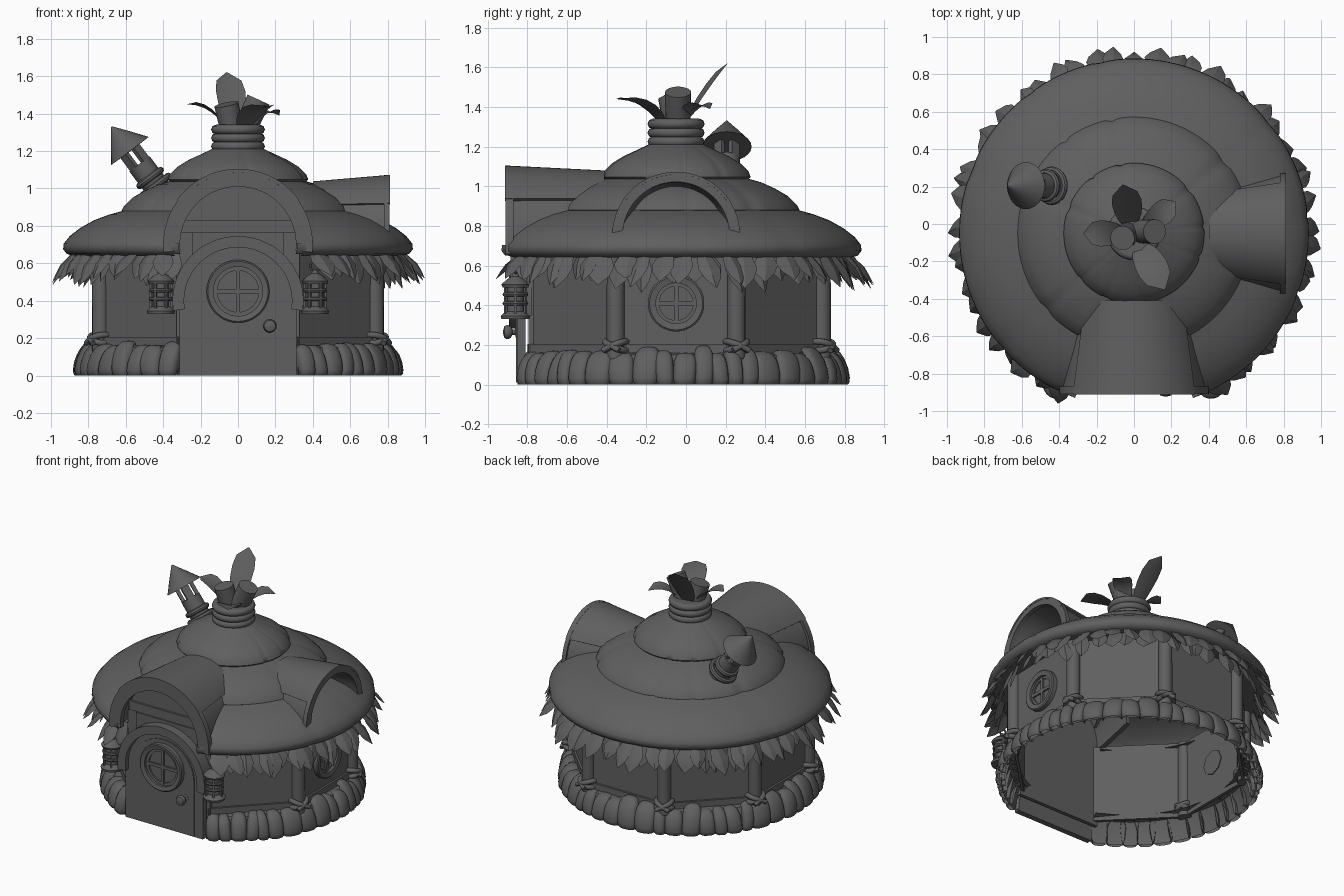
import bpy, bmesh, math, random
from mathutils import Vector, Matrix

if "Cube" in bpy.data.objects:
    bpy.data.objects.remove(bpy.data.objects["Cube"])

random.seed(4)
V, tau, rad = Vector, math.tau, math.radians
CY = -0.05                                   # house axis sits slightly forward
grey = bpy.data.materials.new("dark_grey")
grey.diffuse_color = (0.115, 0.115, 0.115, 1)
grey.use_nodes = True
grey.node_tree.nodes["Principled BSDF"].inputs["Base Color"].default_value = grey.diffuse_color


def finish(name, bm, angle=35):
    bmesh.ops.recalc_face_normals(bm, faces=bm.faces)
    me = bpy.data.meshes.new(name)
    bm.to_mesh(me)
    bm.free()
    me.materials.append(grey)
    ob = bpy.data.objects.new(name, me)
    bpy.context.collection.objects.link(ob)
    bpy.context.view_layer.objects.active = ob
    ob.select_set(True)
    bpy.ops.object.shade_smooth_by_angle(angle=rad(angle))
    ob.select_set(False)
    return ob


def loft(bm, rings, ring_closed=True, path_closed=False, caps=True):
    vs = [[bm.verts.new(p) for p in r] for r in rings]
    n, m = len(vs), len(vs[0])
    for i in range(n if path_closed else n - 1):
        for j in range(m if ring_closed else m - 1):
            a, b, k = vs[i], vs[(i + 1) % n], (j + 1) % m
            bm.faces.new((a[j], a[k], b[k], b[j]))
    if caps and ring_closed and not path_closed:
        bm.faces.new(vs[0])
        bm.faces.new(vs[-1])


def lathe(bm, prof, M, seg=20, wob=None, caps=True):
    """Revolve (radius, height) pairs round the local z axis of M."""
    rings = []
    for r, z in prof:
        rings.append([M @ V((r * (1 + (wob(a, r) if wob else 0)) * math.cos(a),
                             r * (1 + (wob(a, r) if wob else 0)) * math.sin(a), z))
                      for a in (tau * k / seg for k in range(seg))])
    loft(bm, rings, caps=caps)


def torus(bm, M, R, r, seg=24, sub=8):
    loft(bm, [[M @ V(((R + r * math.cos(b)) * math.cos(a), (R + r * math.cos(b)) * math.sin(a),
                      r * math.sin(b))) for b in (tau * j / sub for j in range(sub))]
              for a in (tau * i / seg for i in range(seg))], path_closed=True)


def box(bm, lo, hi, M=Matrix()):
    c, s = (V(lo) + V(hi)) / 2, V(hi) - V(lo)
    bmesh.ops.create_cube(bm, size=1, matrix=M @ Matrix.Translation(c) @ Matrix.Diagonal((*s, 1)))


def axis(p, d):
    return Matrix.Translation(p) @ V(d).to_track_quat('Z', 'Y').to_matrix().to_4x4()


def at(x, y, z):
    return Matrix.Translation((x, y, z))


def turned(a):
    """Front-facing part frame, turned a degrees round the house axis."""
    return at(0, CY, 0) @ Matrix.Rotation(rad(a), 4, 'Z')


def arch(name, corners, a0, M):
    """Sweep a section of (rx, rz, depth, centre z) corners round an arch."""
    bm, n = bmesh.new(), 32
    loft(bm, [[M @ V((rx * math.cos(a), -d, cz + rz * math.sin(a))) for rx, rz, d, cz in corners]
              for a in (rad(a0 + (180 - 2 * a0) * i / n) for i in range(n + 1))])
    finish(name, bm)


def arch_plate(name, w, cz, z0, d0, d1):
    out = [(w, z0)] + [(w * math.cos(tau * i / 48), cz + w * math.sin(tau * i / 48))
                       for i in range(25)] + [(-w, z0)]
    bm = bmesh.new()
    loft(bm, [[turned(0) @ V((x, -d, z)) for x, z in out] for d in (d0, d1)])
    finish(name, bm)


# roof tiers: soft discs with gathered rims, lower one opened behind the porch
gather = lambda a, r: -0.022 * max(0, math.sin(9 * a + 2 * math.sin(3 * a))) ** 12
tiers = {
    "roof_lower": ([(.74, .66), (.88, .64), (.915, .65), (.935, .675), (.932, .705), (.90, .745),
                    (.845, .788), (.77, .83), (.69, .86), (.56, .895)], 0.3),
    "roof_middle": ([(.52, .86), (.60, .862), (.622, .88), (.61, .905), (.565, .95), (.50, .988),
                     (.43, 1.02), (.34, 1.045)], 1),
    "roof_cap": ([(.30, 1.03), (.36, 1.03), (.376, 1.048), (.365, 1.075), (.325, 1.115),
                  (.265, 1.152), (.20, 1.182), (.13, 1.215)], 1)}
for name, (prof, amt) in tiers.items():
    bm = bmesh.new()
    lathe(bm, prof, at(0, CY, 0), 128, lambda a, r: amt * gather(a, r), caps=False)
    if name == "roof_lower":
        cut = [f for f in bm.faces if abs(f.calc_center_median().x) < .33
               and f.calc_center_median().y < -.72]
        bmesh.ops.delete(bm, geom=cut, context='FACES')
    finish(name, bm, 60)

# neck with stacked rope rings
bm = bmesh.new()
lathe(bm, [(.12, 1.17), (.12, 1.34)], at(0, CY, 0), 24)
for z in (1.225, 1.27, 1.315):
    torus(bm, at(0, CY, z), .118, .026, 32)
finish("neck_rings", bm, 60)

# cut stalks and leaves sprouting from the neck
bm = bmesh.new()
for p, q, r in (((-.03, -.05, 1.3), (-.062, -.075, 1.45), .066), ((.03, -.04, 1.3), (.11, -.04, 1.475), .066)):
    d = V(q) - V(p)
    lathe(bm, [(r * .95, 0), (r, d.length)], axis(p, d), 18)
finish("top_stalks", bm)
bm = bmesh.new()
for root, mid, tip, w in (((-.02, .0, 1.32), (-.03, .09, 1.47), (-.06, .21, 1.62), .08),
                          ((-.06, -.05, 1.32), (-.15, -.05, 1.45), (-.27, -.05, 1.45), .07),
                          ((.06, -.02, 1.32), (.14, .05, 1.44), (.22, .12, 1.39), .065),
                          ((.03, -.12, 1.32), (.08, -.2, 1.43), (.165, -.35, 1.44), .085)):
    a, b, c = V(root), V(mid), V(tip)
    side = (c - a).cross(V((0, 0, 1))).normalized()
    rows = []
    for i, s in enumerate((.5, .8, .95, 1, .85, .04)):
        t = i / 5
        p = a * (1 - t) ** 2 + b * 2 * t * (1 - t) + c * t * t
        rows.append([p - side * w * s + V((0, 0, .02 * s)), p, p + side * w * s + V((0, 0, .02 * s))])
    loft(bm, rows, ring_closed=False)
finish("top_leaves", bm, 50)

# tilted chimney with open lantern head and cone cap
M = axis((-.458, .205, 1.04), (-.6, 0, .8))
bm = bmesh.new()
lathe(bm, [(.068, -.1), (.068, .115)], M, 20)
for t, R in ((-.03, .085), (.02, .07)):
    torus(bm, M @ at(0, 0, t), R, .018)
for k in range(4):
    T = M @ Matrix.Rotation(tau * (k + .5) / 4, 4, 'Z')
    box(bm, (.04, -.026, .11), (.064, .026, .215), T)
finish("chimney_pipe", bm)
bm = bmesh.new()
lathe(bm, [(.02, .198), (.126, .2), (.064, .284), (.003, .363)], M, 24)
finish("chimney_cap", bm)

# porch hood and side dormer, each with a rim and an overlapping upper shell
arch("porch_hood", [(.385, .385, .85, .70), (.31, .33, .36, .735), (.28, .30, .36, .735), (.35, .35, .85, .70)],
     -5, turned(0))
arch("porch_hood_top", [(.405, .405, .862, .70), (.325, .345, .36, .735), (.31, .33, .36, .735),
                        (.385, .385, .862, .70)], 36, turned(0))
arch("porch_trim", [(.40, .40, .86, .70), (.40, .40, .82, .70), (.31, .31, .82, .70), (.31, .31, .86, .70)],
     -6, turned(0))
arch("side_dormer", [(.312, .31, .80, .75), (.24, .25, .40, .775), (.21, .22, .40, .775),
                     (.275, .27, .78, .75)], 3, turned(90))
arch("side_dormer_top", [(.325, .323, .812, .75), (.252, .263, .40, .775), (.24, .25, .40, .775),
                         (.31, .31, .812, .75)], 32, turned(90))
arch("side_dormer_trim", [(.323, .321, .81, .75), (.323, .321, .78, .75), (.27, .272, .78, .75),
                          (.27, .272, .81, .75)], 3, turned(90))

# octagonal walls with sills, the front side left to the door
bm = bmesh.new()
for k in range(1, 8):
    M = turned(45 * k)
    box(bm, (-.305, -.74, .13), (.305, -.72, .69), M)
    box(bm, (-.305, -.755, .16), (.305, -.735, .205), M)
finish("walls", bm)
bm = bmesh.new()
for k in range(1, 7):
    M = turned(45 * k + 22.5) @ at(0, -.795, 0)
    lathe(bm, [(.046, .13), (.045, .69)], M, 16)
finish("corner_posts", bm)
bm = bmesh.new()
for k in range(1, 7):
    M = turned(45 * k + 22.5) @ at(0, -.795, .195)
    for s in (-1, 1):
        torus(bm, M @ Matrix.Rotation(s * .4, 4, 'Y'), .057, .017)
        lathe(bm, [(.015, 0), (.015, .05)], M @ axis((0, -.06, 0), (s, -.1, -.5)), 8)
finish("post_ropes", bm, 60)
bm = bmesh.new()
lathe(bm, [(.09, 0), (.09, .008)], turned(270) @ at(0, -.722, .41) @ Matrix.Rotation(rad(-90), 4, 'X'), 8)
finish("inner_wall_panel", bm)

# base: hollow ring of uneven rounded stones, stopping at the door
widths = [random.uniform(4.8, 9.5) for _ in range(44)]
scale, a = 314 / sum(widths), 23
bm = bmesh.new()
for w in (scale * w for w in widths):
    h, lean = random.uniform(.16, .2), random.uniform(-.02, .02)
    M = turned(a + w / 2) @ at(0, -.81 - random.uniform(0, .014), 0)
    made = bmesh.ops.create_uvsphere(bm, u_segments=16, v_segments=12, radius=1)["verts"]
    inner = {f for v in made for f in v.link_faces
             if f.calc_center_median().y > .1 and f.calc_center_median().z < .75}
    low = {f for v in made for f in v.link_faces if f.calc_center_median().z < -.8}
    for v in made:
        c = V([math.copysign(abs(t) ** .66, t) for t in v.co])
        z = max(0, h * .42 + c.z * h * .58)
        v.co = M @ V((c.x * rad(w) * .48 + lean * z / h, c.y * (.066 - .6 * z * z) + .25 * z * z / .2, z))
    bmesh.ops.delete(bm, geom=list(inner | low), context='FACES')
    a += w
flat = [f for f in bm.faces if max(v.co.z for v in f.verts) < .002]
bmesh.ops.delete(bm, geom=flat, context='FACES')
finish("base_stones", bm, 60)
bm = bmesh.new()
lathe(bm, [(.845, .0), (.835, .08), (.80, .15), (.73, .165)], at(0, CY, 0), 96, caps=False)
bmesh.ops.delete(bm, geom=[f for f in bm.faces if abs(f.calc_center_median().x) < .31
                           and f.calc_center_median().y < -.5], context='FACES')
finish("base_ring", bm)

# door, surround and the wall above it
arch_plate("gable_wall", .33, .70, .1, .72, .745)
arch_plate("door_frame", .312, .40, 0, .76, .80)
arch_plate("door_leaf", .245, .40, .01, .79, .807)
arch("door_surround", [(.35, .345, .835, .40), (.35, .345, .73, .40), (.288, .285, .73, .40),
                       (.288, .285, .835, .40)], -9, turned(0))
bm = bmesh.new()
box(bm, (-.245, -.77, .5), (.245, -.73, .765), turned(0))
box(bm, (-.31, -.76, .765), (.31, -.73, .83), turned(0))
finish("gable_boards", bm)
bm = bmesh.new()
lathe(bm, [(.03, 0), (.03, .008), (.014, .012), (.014, .025), (.03, .033), (.037, .05), (.03, .066), (.008, .072)],
      axis((.17, CY - .80, .265), (0, -1, 0)), 18)
finish("door_knob", bm, 50)

# round cross windows in the door and the right wall
for name, ang, d, z, R, w in (("door_window", 0, .807, .45, .15, .018), ("side_window", 90, .74, .41, .122, .02)):
    bm = bmesh.new()
    M = turned(ang) @ at(0, -d, z) @ Matrix.Rotation(rad(90), 4, 'X')
    lathe(bm, [(R + w, -.015), (R + w, .03), (R + w * .6, .036), (R - w, .03), (R - w, -.015), (R + w, -.015)],
          M, 40, caps=False)
    g = R - w
    lathe(bm, [(g, -.01), (g, .012), (g * .84, .012), (g * .84, .002)], M, 40)
    box(bm, (-g, -.011, 0), (g, .011, .014), M)
    box(bm, (-.011, -g, 0), (.011, g, .014), M)
    finish(name, bm)

# hanging lanterns with brackets
for s, name in ((-1, "lantern_left"), (1, "lantern_right")):
    bm = bmesh.new()
    M = at(s * .412, -.86, 0)
    lathe(bm, [(.072, .33), (.075, .345), (.055, .365), (.044, .37), (.044, .49), (.066, .49), (.072, .505),
               (.045, .53), (.02, .545), (.012, .565)], M, 18)
    for z in (.41, .455):
        torus(bm, M @ at(0, 0, z), .054, .011)
    for k in range(6):
        box(bm, (.05, -.006, .36), (.062, .006, .495), M @ Matrix.Rotation(tau * k / 6, 4, 'Z'))
    torus(bm, M @ at(0, 0, .585) @ Matrix.Rotation(rad(90), 4, 'X'), .026, .006, 16, 6)
    lathe(bm, [(.01, 0), (.01, .2)], axis((s * .412, -.87, .615), (0, 1, 0)), 8)
    finish(name, bm)

# eave fringe: broad folded leaves in a flared and a hanging layer
bm = bmesh.new()
for r0, r1, count, size in ((.88, .99, 54, .165), (.835, .90, 46, .18)):
    for k in range(count):
        ang = 360 * (k + random.uniform(-.3, .3)) / count
        if min(ang % 360, 360 - ang % 360) < 25:
            continue
        L, w = size * random.uniform(.75, 1.12), random.uniform(.05, .072)
        out, sk = (r1 - r0) * random.uniform(.8, 1.15), random.uniform(-.04, .04)
        M = turned(ang) @ at(0, -r0, 0) @ Matrix.Rotation(random.uniform(-.35, .35), 4, 'Z')
        rows = []
        for t, s in ((0, .55), (.45, 1), (.72, .75), (1, .05)):
            rows.append([M @ V((sk * t + e * w * s, -out * t ** .6 + abs(e) * .02 * s, .665 - L * t))
                         for e in (-1, 0, 1)])
        loft(bm, rows, ring_closed=False)
finish("eave_leaves", bm, 20)
